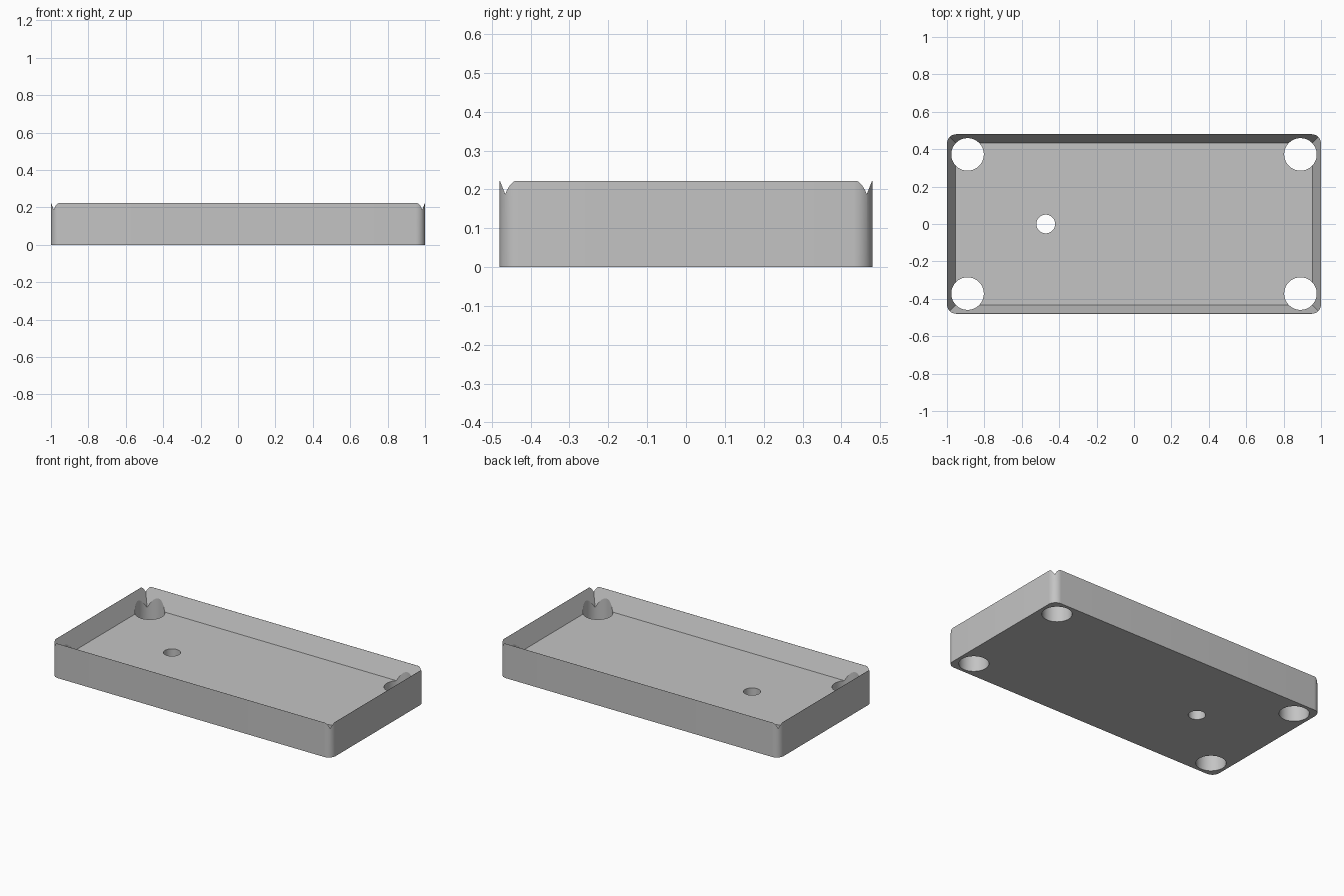
import bpy, bmesh, math

if "Cube" in bpy.data.objects:
    bpy.data.objects.remove(bpy.data.objects["Cube"])

HX, HY, H = 1.0, 0.48, 0.222      # half length, half width, height
FLOOR, INSET = 0.111, 0.046       # floor height, wall inset at the floor
CORNER = 0.05                     # outer corner radius

grey = bpy.data.materials.new("light_grey")
grey.diffuse_color = (0.55, 0.55, 0.55, 1)
grey.use_nodes = True
grey.node_tree.nodes["Principled BSDF"].inputs["Base Color"].default_value = grey.diffuse_color


def loft(name, lower, upper):
    """Closed solid between two rings of equal length."""
    bm = bmesh.new()
    a = [bm.verts.new(p) for p in lower]
    b = [bm.verts.new(p) for p in upper]
    n = len(a)
    bm.faces.new(a[::-1])
    bm.faces.new(b)
    for i in range(n):
        j = (i + 1) % n
        bm.faces.new((a[i], a[j], b[j], b[i]))
    mesh = bpy.data.meshes.new(name)
    bm.to_mesh(mesh)
    bm.free()
    mesh.materials.append(grey)
    obj = bpy.data.objects.new(name, mesh)
    bpy.context.collection.objects.link(obj)
    return obj


def rounded_rect(z, steps=12):
    pts = []
    for k, (sx, sy) in enumerate([(1, 1), (-1, 1), (-1, -1), (1, -1)]):
        for i in range(steps + 1):
            t = math.pi / 2 * (k + i / steps)
            pts.append((sx * (HX - CORNER) + CORNER * math.cos(t),
                        sy * (HY - CORNER) + CORNER * math.sin(t), z))
    return pts


def rect(inset, z):
    x, y = HX - inset, HY - inset
    return [(x, y, z), (-x, y, z), (-x, -y, z), (x, -y, z)]


def circle(cx, cy, r, z, n=64):
    return [(cx + r * math.cos(math.tau * i / n),
             cy + r * math.sin(math.tau * i / n), z) for i in range(n)]


# Tray body with rounded vertical corners
tray = loft("tray", rounded_rect(0), rounded_rect(H))

# Sharp-cornered cavity with sloping walls, reaching a thin rim
rim, extra = 0.001, 0.05
slope = (INSET - rim) / (H - FLOOR)
cutters = [loft("cavity_cutter", rect(INSET, FLOOR),
                rect(rim - slope * extra, H + extra))]

# Four corner holes and one small hole, all through
holes = [(sx * 0.89, sy * 0.372, 0.087) for sx in (-1, 1) for sy in (-1, 1)]
holes.append((-0.472, 0.0, 0.05))
for x, y, r in holes:
    cutters.append(loft("hole_cutter", circle(x, y, r, -0.1), circle(x, y, r, H + 0.1)))

for c in cutters:
    c.hide_render = True
    mod = tray.modifiers.new(c.name, 'BOOLEAN')
    mod.operation = 'DIFFERENCE'
    mod.solver = 'EXACT'
    mod.object = c

# Apply the cuts and drop the cutters
deps = bpy.context.evaluated_depsgraph_get()
mesh = bpy.data.meshes.new_from_object(tray.evaluated_get(deps))
tray.modifiers.clear()
tray.data = mesh
for c in cutters:
    bpy.data.objects.remove(c)

# Smooth the rounded corners and bores, keep edges sharp
bpy.ops.object.select_all(action='DESELECT')
tray.select_set(True)
bpy.context.view_layer.objects.active = tray
bpy.ops.object.shade_smooth_by_angle(angle=math.radians(20))
